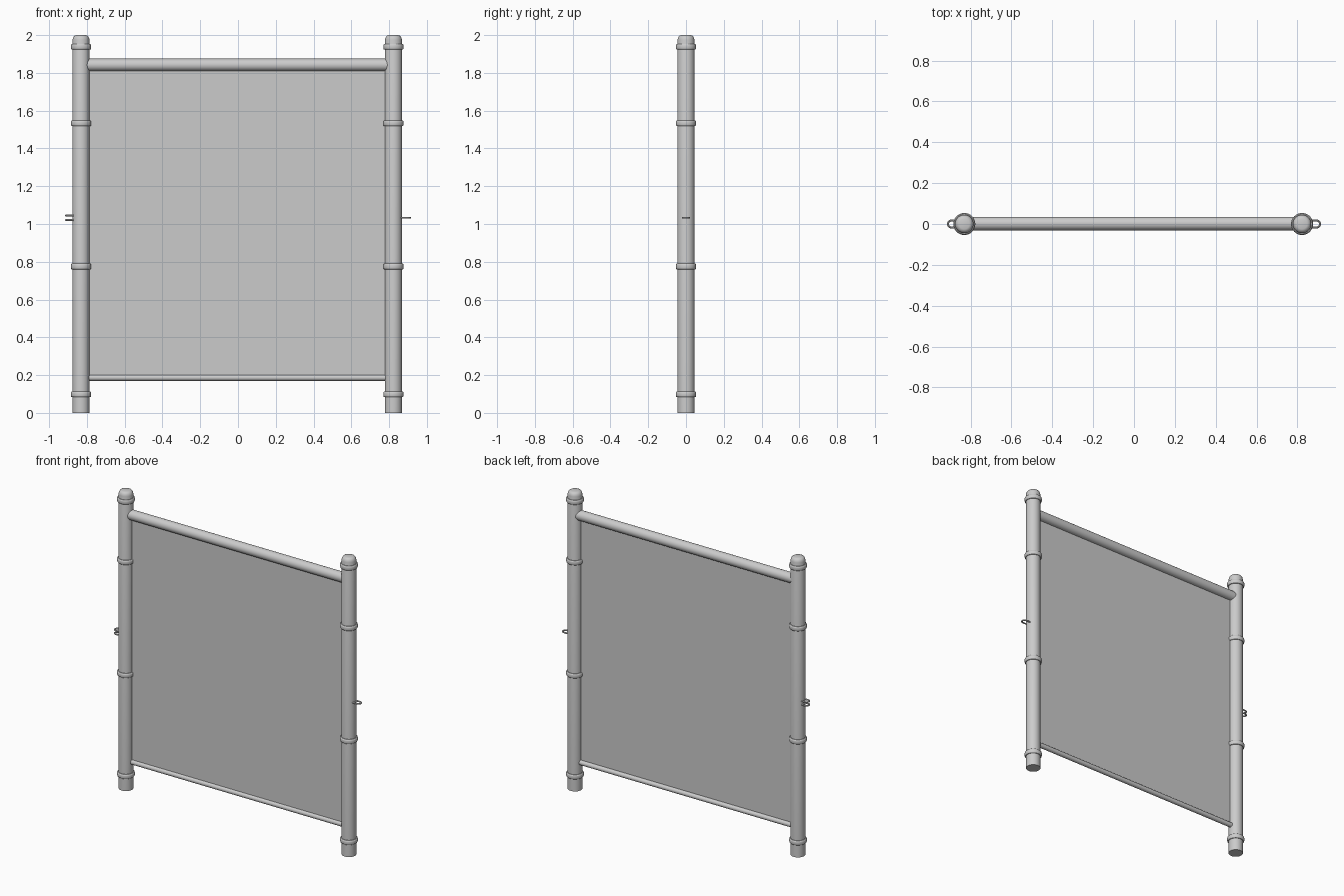
import bpy, bmesh, math
from mathutils import Matrix, Vector

if "Cube" in bpy.data.objects:
    bpy.data.objects.remove(bpy.data.objects["Cube"])


def finish(name, bm, smooth=True):
    bmesh.ops.remove_doubles(bm, verts=bm.verts, dist=1e-5)
    bmesh.ops.recalc_face_normals(bm, faces=bm.faces)
    me = bpy.data.meshes.new(name)
    bm.to_mesh(me)
    bm.free()
    ob = bpy.data.objects.new(name, me)
    bpy.context.collection.objects.link(ob)
    if smooth:
        bpy.ops.object.select_all(action='DESELECT')
        ob.select_set(True)
        bpy.context.view_layer.objects.active = ob
        bpy.ops.object.shade_smooth_by_angle(angle=math.radians(35))
    return ob


def lathe(name, profile, loc, closed=False, axis='Z', steps=32):
    """Spin an (r, z) profile around its axis."""
    bm = bmesh.new()
    vs = [bm.verts.new((r, 0, z)) for r, z in profile]
    es = [bm.edges.new(p) for p in zip(vs, vs[1:])]
    if closed:
        es.append(bm.edges.new((vs[-1], vs[0])))
    bmesh.ops.spin(bm, geom=vs + es, cent=(0, 0, 0), axis=(0, 0, 1),
                   angle=math.tau, steps=steps)
    m = Matrix.Rotation(math.pi / 2, 4, 'Y') if axis == 'X' else Matrix()
    bm.transform(Matrix.Translation(loc) @ m)
    return finish(name, bm)


def wire_loop(name, post_x, z, side):
    """U-shaped wire fixed into the post, pointing outwards."""
    r, wire, n = 0.017, 0.005, 12
    cx = 0.916 - wire - r
    start = abs(post_x) + 0.035
    path = [(start, -r)]
    path += [(cx + r * math.cos(a), r * math.sin(a))
             for a in (-math.pi / 2 + math.pi * i / n for i in range(n + 1))]
    path += [(start, r)]
    bm = bmesh.new()
    rings = []
    for i, p in enumerate(path):
        a, b = Vector(path[max(i - 1, 0)]), Vector(path[min(i + 1, len(path) - 1)])
        t = (b - a).normalized()
        ring = []
        for k in range(10):
            ang = math.tau * k / 10
            c, s = wire * math.cos(ang), wire * math.sin(ang)
            ring.append(bm.verts.new((side * (p[0] + t.y * c), p[1] - t.x * c, z + s)))
        rings.append(ring)
    for a, b in zip(rings, rings[1:]):
        for k in range(10):
            bm.faces.new((a[k], a[k - 1], b[k - 1], b[k]))
    bm.faces.new(rings[0])
    bm.faces.new(rings[-1])
    return finish(name, bm)


LEFT, RIGHT = -0.831, 0.823

# posts with rounded caps, and their collars
post = [(0, 0), (0.045, 0), (0.045, 1.975), (0.042, 1.987),
        (0.035, 1.996), (0.025, 2.0), (0, 2.0)]
collar = [(0.040, -0.015), (0.049, -0.015), (0.0525, -0.012), (0.054, -0.007),
          (0.054, 0.007), (0.0525, 0.012), (0.049, 0.015), (0.040, 0.015)]
for label, x in (("left", LEFT), ("right", RIGHT)):
    lathe(label + "_post", post, (x, 0, 0))
    for i, z in enumerate((0.098, 0.775, 1.533, 1.938)):
        lathe(f"{label}_collar_{i + 1}", collar, (x, 0, z), closed=True)

# horizontal rails running into the posts
half, mid = (RIGHT - LEFT) / 2 - 0.015, (LEFT + RIGHT) / 2
for name, r, z in (("top_rail", 0.033, 1.842), ("bottom_rail", 0.016, 0.186)):
    lathe(name, [(0, -half), (r, -half), (r, half), (0, half)],
          (mid, 0.002, z), axis='X')

# stretched panel
bm = bmesh.new()
bm.faces.new([bm.verts.new((x, 0, z)) for x, z in
              ((LEFT + 0.03, 0.186), (RIGHT - 0.03, 0.186),
               (RIGHT - 0.03, 1.842), (LEFT + 0.03, 1.842))])
finish("panel", bm, smooth=False)

# linking loops
wire_loop("left_loop_upper", LEFT, 1.045, -1)
wire_loop("left_loop_lower", LEFT, 1.021, -1)
wire_loop("right_loop", RIGHT, 1.033, 1)
